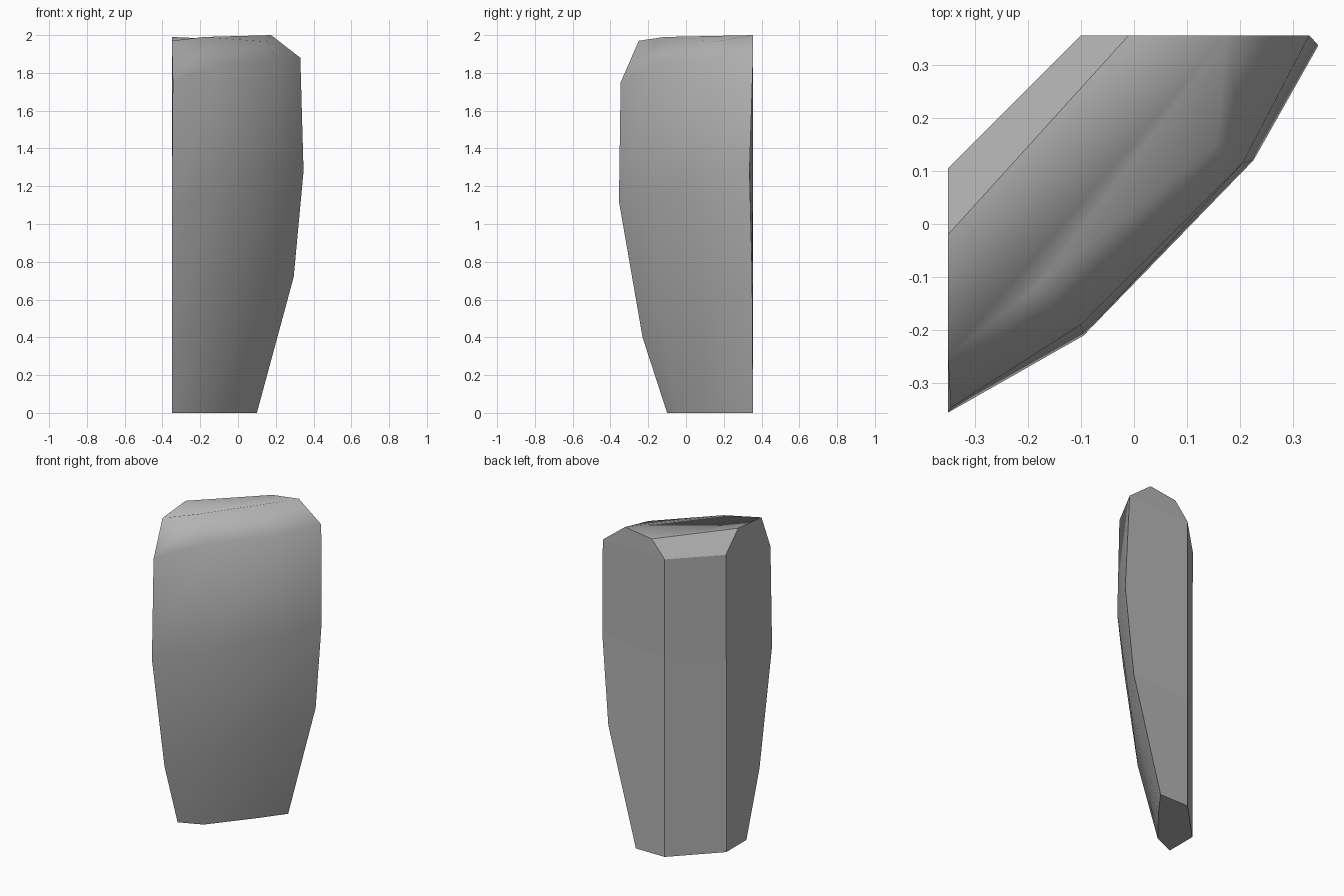
import bpy
import bmesh

cube = bpy.data.objects.get("Cube")
if cube:
    bpy.data.objects.remove(cube, do_unlink=True)

stone = bpy.data.materials.new("grey stone")
stone.use_nodes = True
grey = (0.45, 0.45, 0.45, 1)
stone.diffuse_color = grey
stone.node_tree.nodes["Principled BSDF"].inputs["Base Color"].default_value = grey

# Tilted cross-sections from base to crown. Each runs around the stone:
# side edge, two front ridges, far edge, then the two chamfer corners.
rings = [
    [(-.35, -.10, 0), (-.21, -.04, 0), (0, .22, 0),
     (.10, .355, 0), (-.10, .355, 0), (-.35, .10, 0)],
    [(-.35, -.23, .40), (-.145, -.14, .50), (.16, .16, .63),
     (.295, .35, .72), (-.10, .355, .7), (-.35, .10, .5)],
    [(-.35, -.355, 1.12), (-.095, -.21, 1.17), (.225, .12, 1.24),
     (.347, .336, 1.28), (-.10, .355, 1.25), (-.35, .10, 1.2)],
    [(-.345, -.346, 1.75), (-.10, -.19, 1.85), (.205, .115, 1.87),
     (.33, .355, 1.88), (-.10, .355, 1.87), (-.35, .105, 1.87)],
    [(-.35, -.25, 1.97), (-.18, -.115, 1.99), (.155, .15, 1.965),
     (.175, .355, 2), (-.01, .355, 1.975), (-.35, -.02, 1.99)],
]

bm = bmesh.new()
levels = [[bm.verts.new(p) for p in ring] for ring in rings]
count = len(levels[0])

# Walls: only the three front strips are softly shaded
for low, high in zip(levels, levels[1:]):
    for i in range(count):
        j = (i + 1) % count
        face = bm.faces.new((low[i], low[j], high[j], high[i]))
        face.smooth = i < 3

# Base and crown
bm.faces.new(reversed(levels[0]))
a, m, n, d, b, c = levels[-1]
for corners in ((m, n, d), (a, m, d), (a, d, b), (a, b, c)):
    bm.faces.new(corners).smooth = True

# Crisp borders wherever soft faces meet flat ones
for edge in bm.edges:
    edge.smooth = len({f.smooth for f in edge.link_faces}) == 1

bmesh.ops.recalc_face_normals(bm, faces=bm.faces[:])
mesh = bpy.data.meshes.new("standing_stone")
bm.to_mesh(mesh)
bm.free()
mesh.materials.append(stone)
bpy.context.collection.objects.link(bpy.data.objects.new("standing_stone", mesh))
